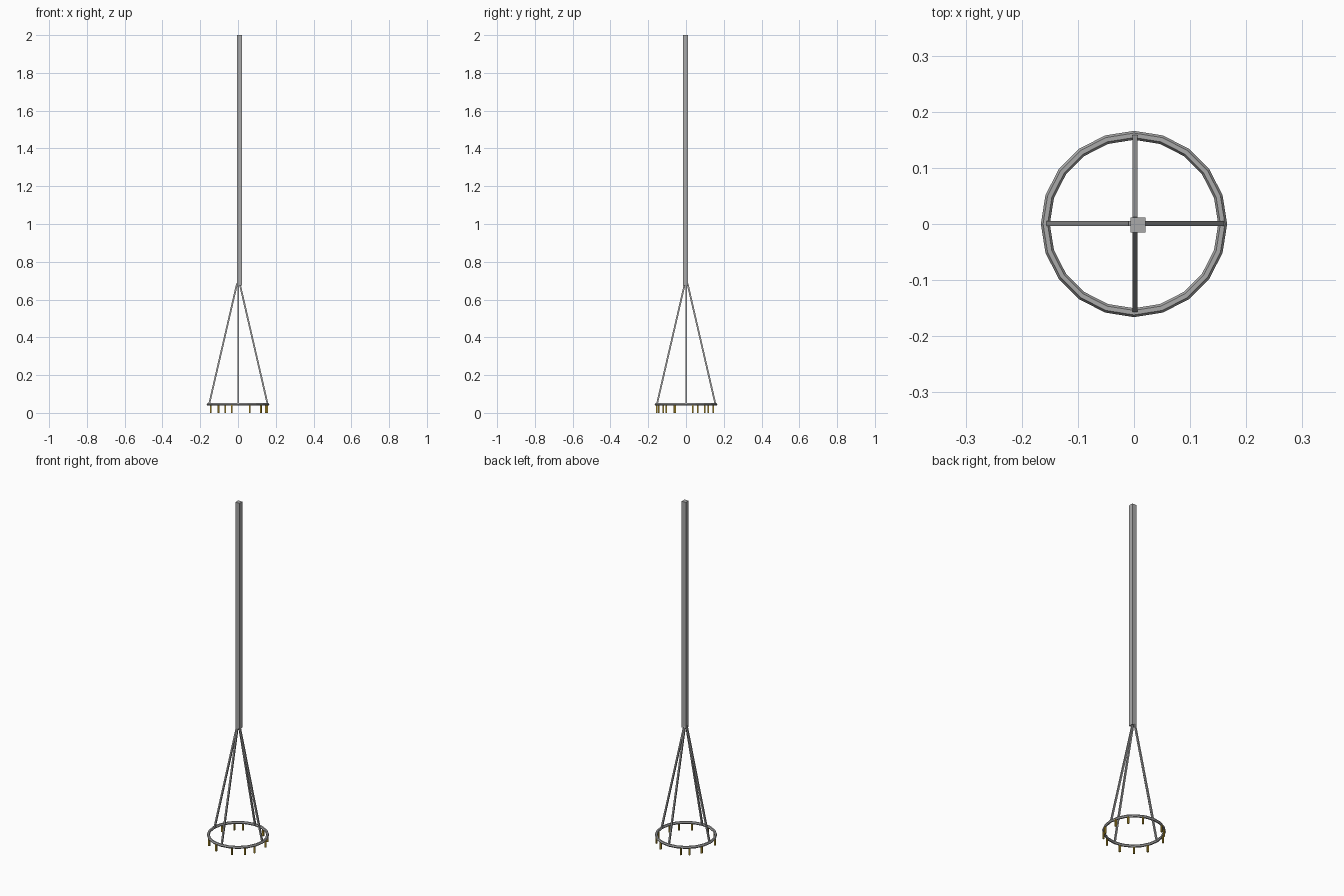
import bpy
from math import radians, sin, cos, pi
from mathutils import Vector

if "Cube" in bpy.data.objects:
    bpy.data.objects.remove(bpy.data.objects["Cube"])

RING_R, RING_T, RING_Z = 0.158, 0.008, 0.045


def material(name, colour):
    mat = bpy.data.materials.new(name)
    mat.diffuse_color = (*colour, 1)
    mat.use_nodes = True
    mat.node_tree.nodes["Principled BSDF"].inputs["Base Color"].default_value = mat.diffuse_color
    return mat


steel = material("dark_steel", (0.4, 0.4, 0.4))
brass = material("brass", (0.5, 0.33, 0.03))


def bar(name, a, b, width, mat):
    """Straight square bar from a to b."""
    a, b = Vector(a), Vector(b)
    d = b - a
    bpy.ops.mesh.primitive_cube_add(size=1, location=(a + b) / 2)
    ob = bpy.context.object
    ob.scale = (width, width, d.length)
    ob.rotation_euler = Vector((0, 0, 1)).rotation_difference(d).to_euler()
    ob.name = name
    ob.data.materials.append(mat)
    return ob


# Square pole
bar("pole", (0.007, -0.002, 0.675), (0.007, -0.002, 2), 0.027, steel)

# Low-poly ring
bpy.ops.mesh.primitive_torus_add(major_segments=20, minor_segments=6,
                                 major_radius=RING_R, minor_radius=RING_T,
                                 location=(0, 0, RING_Z))
ring = bpy.context.object
ring.name = "ring"
ring.data.materials.append(steel)

# Four slanted struts joining the ring to the pole
for i in range(4):
    c, s = cos(i * pi / 2), sin(i * pi / 2)
    bar(f"strut_{i + 1}", (0.155 * c + 0.002, 0.155 * s + 0.001, RING_Z),
        (0.007 * c + 0.002, 0.007 * s + 0.001, 0.685), 0.009, steel)

# Unevenly spaced brass pins under the ring
angles = (13, 39, 67, 115, 132, 157, 203, 230, 258, 293, 319, 339)
for i, deg in enumerate(angles):
    x, y = RING_R * cos(radians(deg)), RING_R * sin(radians(deg))
    bar(f"pin_{i + 1}", (x, y, 0), (x, y, RING_Z), 0.008, brass)
